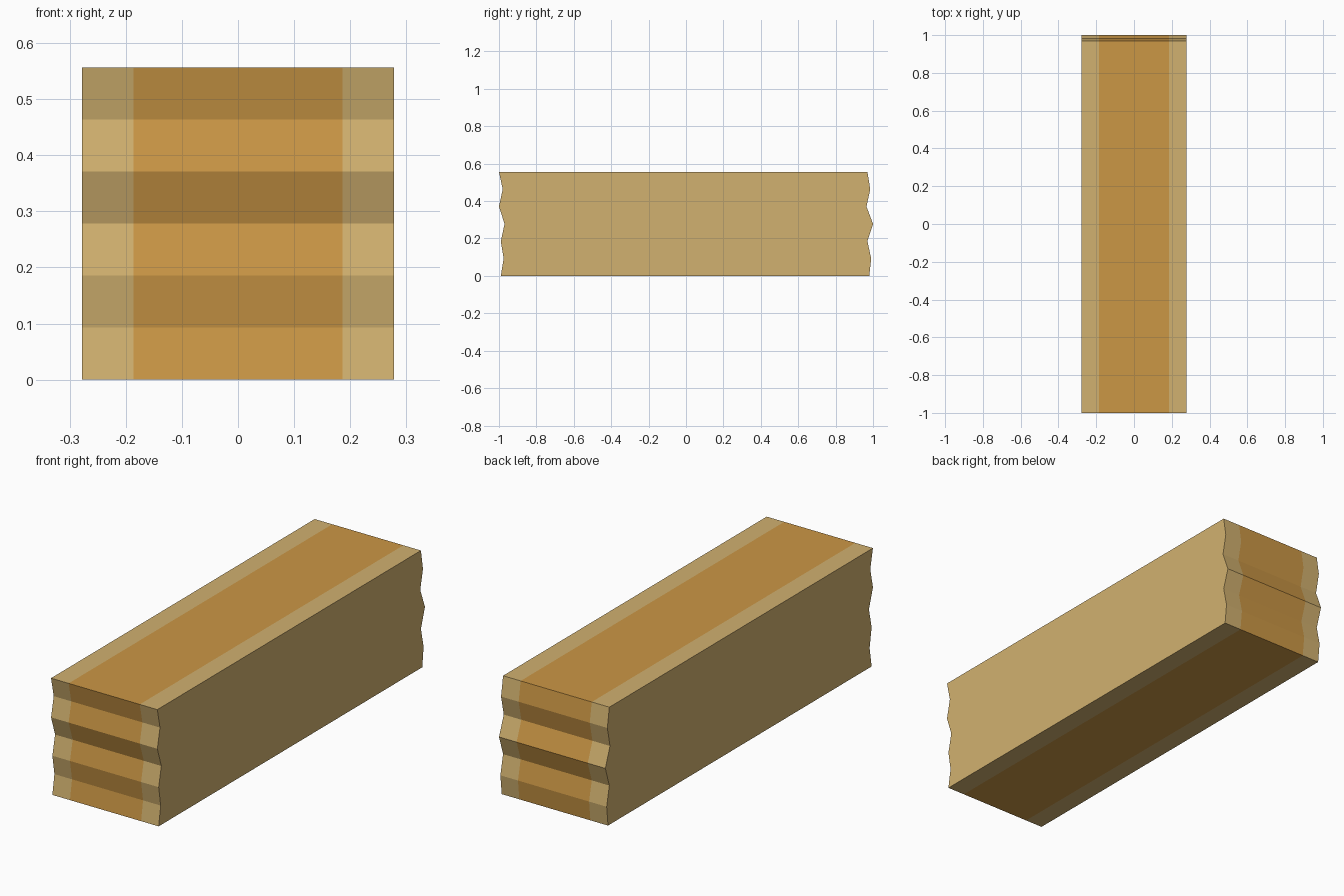
import bpy, bmesh

if "Cube" in bpy.data.objects:
    bpy.data.objects.remove(bpy.data.objects["Cube"])

def material(name, color):
    m = bpy.data.materials.new(name)
    m.diffuse_color = (*color, 1)
    m.use_nodes = True
    m.node_tree.nodes["Principled BSDF"].inputs["Base Color"].default_value = m.diffuse_color
    return m

HEIGHT = 0.556
XS = [-0.278, -0.186, 0.186, 0.278]                           # bark, core, bark strips
FRONT = [-0.99, -0.975, -0.99, -0.97, -1.0, -0.98, -1.0]      # jagged ends, bottom to top
BACK = [0.98, 0.99, 0.97, 1.0, 0.965, 0.985, 0.97]
n = len(FRONT)

# Side outline: up the front end, down the back end
outline = [(FRONT[i], HEIGHT * i / (n - 1)) for i in range(n)]
outline += [(BACK[i], HEIGHT * i / (n - 1)) for i in reversed(range(n))]

bm = bmesh.new()
rings = [[bm.verts.new((x, y, z)) for y, z in outline] for x in XS]

# Top, bottom and jagged ends, one strip per wood tone
for s in range(len(XS) - 1):
    a, b = rings[s], rings[s + 1]
    for i in range(len(outline)):
        j = (i + 1) % len(outline)
        f = bm.faces.new((a[i], a[j], b[j], b[i]))
        f.material_index = 1 if s == 1 else 0

# Long side faces, one band per tooth
for ring in (rings[0], rings[-1]):
    for i in range(n - 1):
        bm.faces.new((ring[i], ring[i + 1], ring[-2 - i], ring[-1 - i]))

bmesh.ops.recalc_face_normals(bm, faces=bm.faces[:])
mesh = bpy.data.meshes.new("broken_beam")
bm.to_mesh(mesh)
bm.free()
mesh.materials.append(material("pale_wood", (0.64, 0.44, 0.16)))
mesh.materials.append(material("core_wood", (0.60, 0.31, 0.06)))
bpy.context.collection.objects.link(bpy.data.objects.new("broken_beam", mesh))
